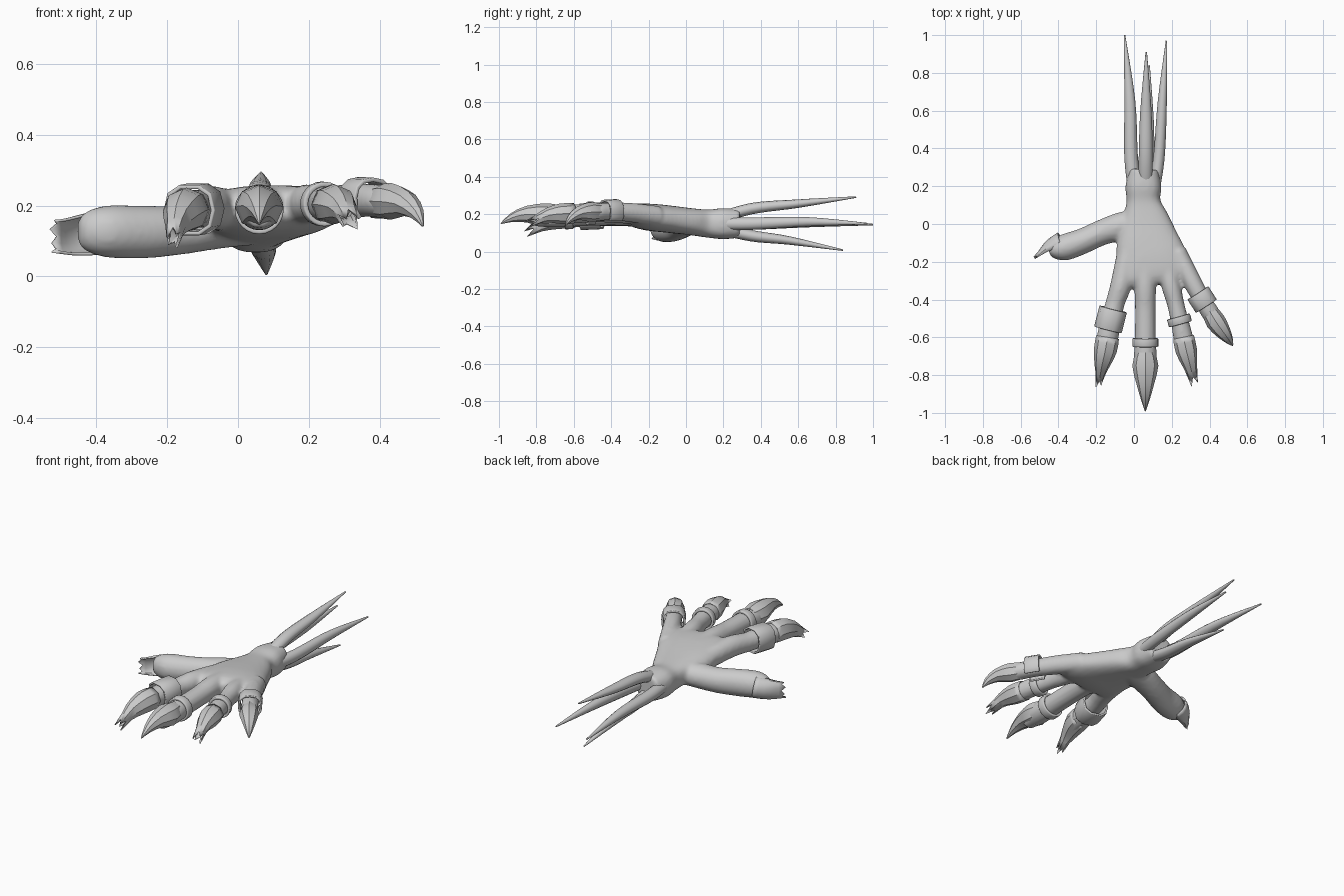
import bpy, bmesh, math
from mathutils import Vector

cube = bpy.data.objects.get("Cube")
if cube:
    bpy.data.objects.remove(cube, do_unlink=True)

grey = bpy.data.materials.new("plain_grey")
grey.use_nodes = True
grey.diffuse_color = (0.6, 0.6, 0.6, 1)
bsdf = next(n for n in grey.node_tree.nodes if n.type == 'BSDF_PRINCIPLED')
bsdf.inputs["Base Color"].default_value = grey.diffuse_color


def spline(pts, sub):
    """Smooth samples through points of (x, y, z, half width, half height)."""
    out = []
    for i in range(len(pts) - 1):
        a, b, c, d = pts[max(i - 1, 0)], pts[i], pts[i + 1], pts[min(i + 2, len(pts) - 1)]
        for k in range(sub):
            t = k / sub
            out.append([q + t * ((r - p) + t * ((2 * p - 5 * q + 4 * r - s) + t * (3 * q - p - 3 * r + s))) / 2
                        for p, q, r, s in zip(a, b, c, d)])
    return out + [list(pts[-1])]


def tube(bm, pts, n=16, sub=4, power=1, arc=None, cap=True, jag=0):
    """Loft oval sections along a path; arc=(start, end) degrees leaves the rest open."""
    path = spline(pts, sub)
    rows = []
    for i, p in enumerate(path):
        before, after = path[max(i - 1, 0)], path[min(i + 1, len(path) - 1)]
        t = (Vector(after[:3]) - Vector(before[:3])).normalized()
        side = t.cross(Vector((0, 0, 1))).normalized()
        up = side.cross(t)
        row = []
        for k in range(n + 1 if arc else n):
            a = math.radians(arc[0] + (arc[1] - arc[0]) * k / n if arc else 360 * k / n)
            c, s = math.cos(a), math.sin(a)
            co = Vector(p[:3]) + side * max(p[3], .001) * math.copysign(abs(c) ** power, c)
            co += up * max(p[4], .001) * math.copysign(abs(s) ** power, s)
            if jag and i == len(path) - 1:
                co += t * jag * (0, 1, .2, .7)[k % 4]
            row.append(bm.verts.new(co))
        rows.append(row)
    for r, q in zip(rows, rows[1:]):
        for k in range(len(r) - (1 if arc else 0)):
            j = (k + 1) % len(r)
            bm.faces.new((r[k], r[j], q[j], q[k]))
    if cap and not arc:
        bm.faces.new(rows[0])
        bm.faces.new(rows[-1])


def finish(name, bm, angle=40):
    bmesh.ops.recalc_face_normals(bm, faces=bm.faces[:])
    me = bpy.data.meshes.new(name)
    bm.to_mesh(me)
    bm.free()
    me.materials.append(grey)
    ob = bpy.data.objects.new(name, me)
    bpy.context.collection.objects.link(ob)
    bpy.ops.object.select_all(action='DESELECT')
    ob.select_set(True)
    bpy.context.view_layer.objects.active = ob
    bpy.ops.object.shade_smooth_by_angle(angle=math.radians(angle))
    return ob


def part(name, pts, angle=40, shell=0, **kw):
    bm = bmesh.new()
    tube(bm, pts, **kw)
    ob = finish(name, bm, angle)
    if shell:
        m = ob.modifiers.new("thickness", 'SOLIDIFY')
        m.thickness, m.offset = shell, 0
    return ob


# Palm, fingers and thumb fused into one skin
palm = [(.055, .29, .15, .075, .075), (.05, .2, .15, .095, .083), (.05, .12, .15, .09, .075),
        (.06, .03, .16, .125, .072), (.075, -.1, .175, .17, .073), (.095, -.2, .185, .19, .072),
        (.11, -.28, .195, .195, .06), (.115, -.32, .198, .17, .035)]
index = [(-.03, -.15, .18, .06, .06), (-.068, -.32, .195, .057, .06), (-.1, -.42, .19, .051, .054),
         (-.125, -.53, .19, .056, .056), (-.148, -.64, .18, .056, .055), (-.165, -.74, .15, .03, .03)]
middle = [(.06, -.15, .19, .06, .06), (.06, -.32, .2, .058, .062), (.06, -.45, .195, .055, .056),
          (.06, -.6, .19, .056, .056), (.06, -.72, .185, .06, .056), (.06, -.82, .17, .035, .035)]
fourth = [(.16, -.15, .19, .05, .055), (.195, -.32, .205, .052, .056), (.22, -.42, .205, .046, .05),
          (.243, -.52, .205, .048, .05), (.265, -.62, .2, .052, .05), (.285, -.71, .19, .035, .035)]
little = [(.23, -.15, .19, .05, .055), (.305, -.3, .21, .05, .052), (.36, -.4, .215, .046, .048),
          (.41, -.48, .21, .048, .046), (.45, -.55, .195, .03, .03)]
thumb = [(.06, .02, .15, .06, .06), (-.06, -.01, .145, .075, .068), (-.17, -.045, .13, .068, .07),
         (-.27, -.09, .125, .068, .075), (-.37, -.125, .127, .07, .074), (-.43, -.14, .127, .045, .055),
         (-.45, -.145, .127, .02, .03)]
bm = bmesh.new()
tube(bm, palm, n=32, power=.8)
for digit in (index, middle, fourth, little, thumb):
    tube(bm, digit)
hand = finish("hand", bm)
m = hand.modifiers.new("fuse", 'REMESH')
m.mode, m.voxel_size, m.use_smooth_shade = 'VOXEL', .011, True
m = hand.modifiers.new("soften", 'SMOOTH')
m.factor, m.iterations = .5, 5

# Four long spikes trailing from the wrist
spikes = {
    "right_spike": ((.01, .15, .15), (-.015, .35, .15), (-.022, .65, .155), (-.05, 1.0, .145), .036, .033),
    "left_spike": ((.1, .15, .15), (.132, .35, .15), (.15, .65, .16), (.172, .97, .15), .03, .033),
    "upper_spike": ((.06, .15, .17), (.062, .35, .23), (.063, .6, .257), (.065, .91, .292), .037, .03),
    "lower_spike": ((.065, .15, .13), (.07, .35, .085), (.075, .55, .06), (.08, .84, .008), .037, .03)}
for name, (a, b, c, d, w, h) in spikes.items():
    part(name, [(*a, w, h), (*b, w, h), (*c, w * .8, h * .75), (*d, .004, .004)], n=12, sub=5)

# Whole claws
part("middle_claw", [(.06, -.68, .195, .05, .055), (.06, -.75, .195, .069, .064), (.06, -.85, .2, .046, .045),
                     (.06, -.93, .182, .023, .024), (.06, -.99, .15, .003, .003)], n=8, sub=2, angle=30)
part("little_claw", [(.4, -.46, .212, .042, .046), (.432, -.515, .212, .053, .052), (.475, -.575, .205, .04, .036),
                     (.507, -.62, .175, .02, .02), (.522, -.643, .142, .003, .003)], n=8, sub=2, angle=30)

# Broken claws with ragged ends
part("index_claw", [(-.14, -.6, .188, .058, .058), (-.152, -.67, .185, .058, .06), (-.17, -.75, .16, .037, .045),
                    (-.18, -.81, .125, .017, .024)], n=8, sub=2, angle=30, shell=.006, jag=.055, cap=False)
part("fourth_claw", [(.262, -.6, .203, .053, .053), (.277, -.67, .203, .054, .052), (.295, -.74, .195, .038, .036),
                     (.307, -.79, .175, .025, .022)], n=8, sub=2, angle=30, shell=.006, jag=.065, cap=False)
part("thumb_claw", [(-.38, -.105, .125, .06, .06), (-.43, -.125, .118, .048, .056), (-.475, -.15, .113, .028, .05),
                    (-.503, -.17, .113, .012, .045)], n=8, sub=2, angle=30, shell=.008, jag=.025, arc=(-100, 100))


def band(name, start, end, w, h, thick, **kw):
    ob = part(name, [(*start, w, h), (*end, w, h)], sub=1, shell=thick, cap=False, **kw)
    m = ob.modifiers.new("rounding", 'BEVEL')
    m.width, m.segments, m.angle_limit = thick * .3, 2, math.radians(60)


# Finger rings: two slim bands and two broad cuffs
band("middle_ring", (.06, -.605, .19), (.06, -.65, .188), .062, .062, .014, n=24)
band("fourth_ring", (.235, -.49, .205), (.246, -.53, .204), .056, .056, .014, n=24)
band("index_cuff", (-.11, -.45, .192), (-.138, -.56, .187), .069, .068, .012, n=10, power=.8)
band("little_cuff", (.338, -.365, .215), (.383, -.435, .213), .06, .06, .012, n=10, power=.8, arc=(-50, 230))
